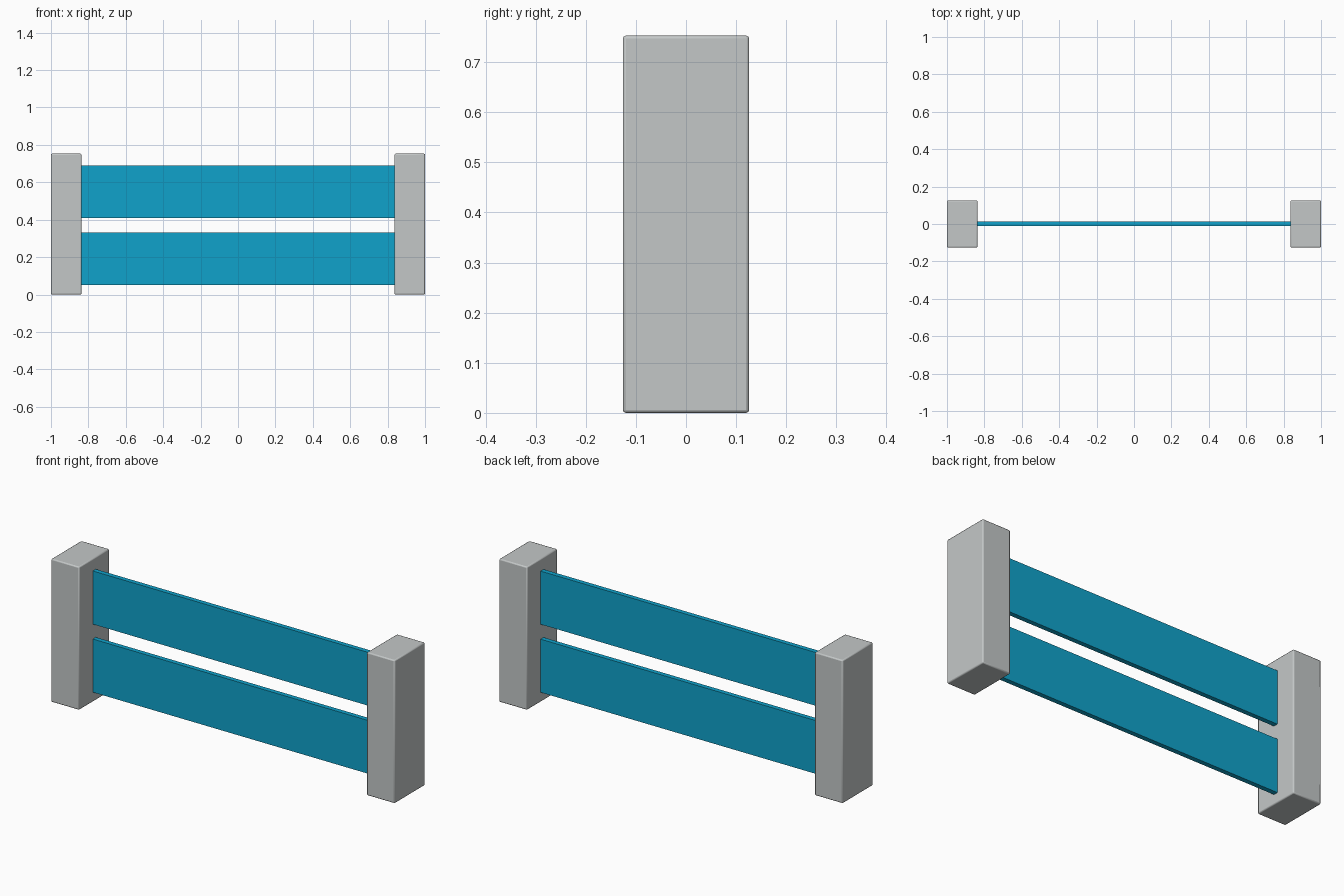
import bpy

if "Cube" in bpy.data.objects:
    bpy.data.objects.remove(bpy.data.objects["Cube"])


def material(name, color):
    m = bpy.data.materials.new(name)
    m.diffuse_color = (*color, 1)
    m.use_nodes = True
    m.node_tree.nodes["Principled BSDF"].inputs["Base Color"].default_value = m.diffuse_color
    return m


def box(name, center, size, mat, bevel=0.0):
    bpy.ops.mesh.primitive_cube_add(size=1, location=center)
    ob = bpy.context.object
    ob.name = name
    ob.scale = size
    bpy.ops.object.transform_apply(location=False, rotation=False, scale=True)
    ob.data.materials.append(mat)
    if bevel:
        mod = ob.modifiers.new("soft_edges", 'BEVEL')
        mod.width = bevel
        mod.segments = 2
        bpy.ops.object.shade_smooth_by_angle()
    return ob


grey = material("light grey", (0.55, 0.575, 0.575))
blue = material("bright blue", (0.005, 0.365, 0.6))

HEIGHT, POST_W, POST_D = 0.753, 0.163, 0.252

# End posts with slightly rounded edges
for side, x in (("left", -1), ("right", 1)):
    box(side + "_post", (x * (1 - POST_W / 2), 0, HEIGHT / 2),
        (POST_W, POST_D, HEIGHT), grey, bevel=0.006)

# Horizontal boards, set slightly into the posts
for name, z in (("lower_board", 0.191), ("upper_board", 0.549)):
    box(name, (0, 0.001, z), (1.69, 0.025, 0.28), blue)
